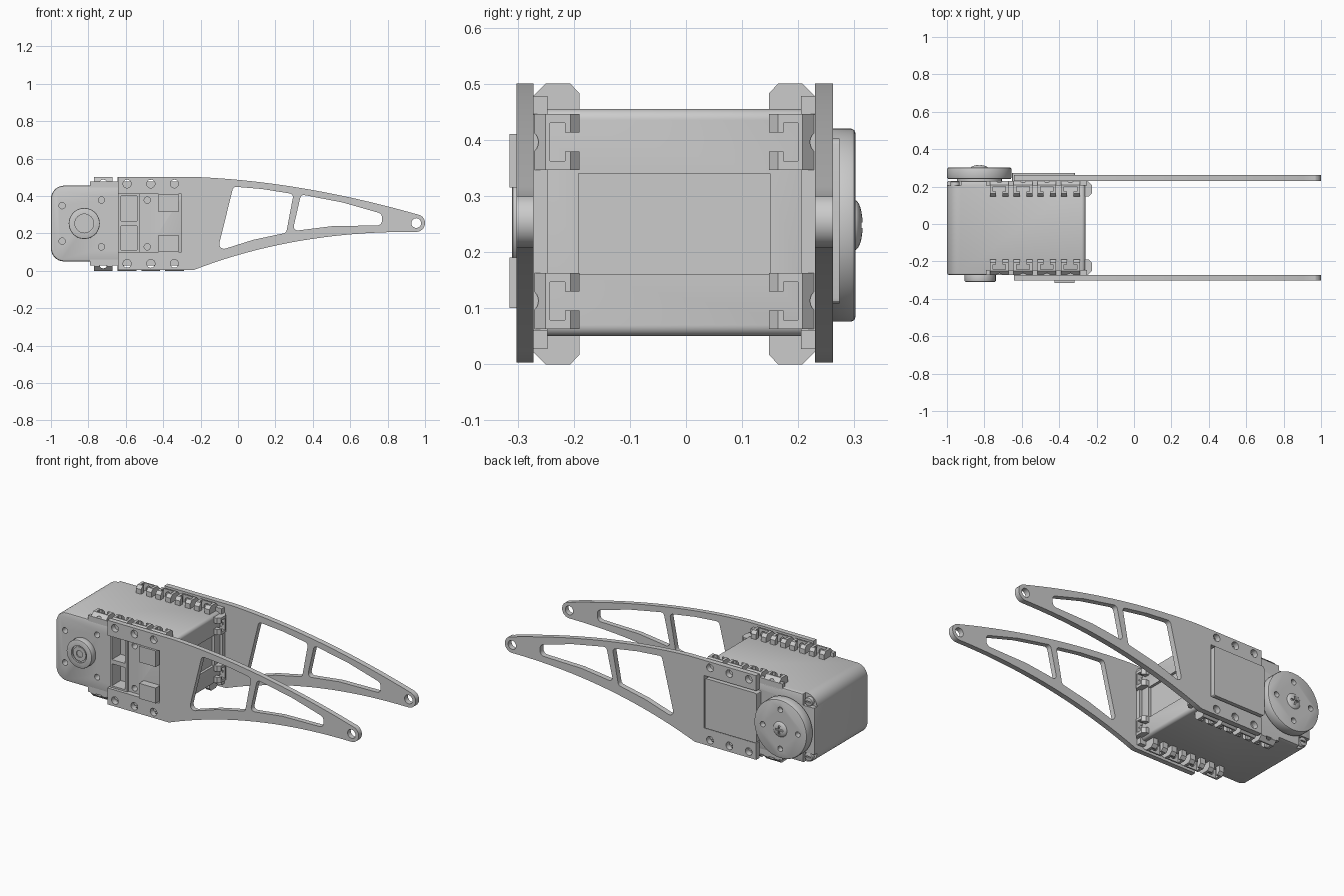
import bpy, bmesh
from math import sin, cos, pi, radians
from mathutils import Matrix, Vector

if "Cube" in bpy.data.objects:
    bpy.data.objects.remove(bpy.data.objects["Cube"])

YC = -0.021                       # mid-plane of the servo body
F, B = -0.272, 0.23               # front and back faces of the body


# ---------- helpers ----------
def rect(x0, x1, z0, z1):
    return [(x0, z0), (x1, z0), (x1, z1), (x0, z1)]


def circle(x, z, r, n=24):
    return [(x + r * cos(2 * pi * i / n), z + r * sin(2 * pi * i / n)) for i in range(n)]


def bezier(a, c, b, n=20):
    a, b, c = Vector(a), Vector(b), Vector(c)
    return [tuple(a * (1 - t) ** 2 + c * 2 * t * (1 - t) + b * t * t)
            for t in (i / n for i in range(n + 1))]


def rounded(pts, radii, n=6):
    out = []
    for i, p in enumerate(pts):
        p, q, s = Vector(p), Vector(pts[i - 1]), Vector(pts[(i + 1) % len(pts)])
        r = radii[i] if isinstance(radii, list) else radii
        if r == 0:
            out.append(tuple(p))
            continue
        u, v = (q - p).normalized(), (s - p).normalized()
        half = u.angle(v) / 2
        d = r / max(0.3, abs(sin(half) / cos(half)))
        c = p + (u + v).normalized() * (d / cos(half))
        a, b = p + u * d - c, p + v * d - c
        w = a.angle_signed(b)
        for k in range(n + 1):
            t = -w * k / n
            out.append((c.x + a.x * cos(t) - a.y * sin(t), c.y + a.x * sin(t) + a.y * cos(t)))
    return out


def prisms(name, parts, matrix=None):
    """Mesh of x-z profiles, each extruded along y: (points, y0, y1)."""
    bm = bmesh.new()
    for pts, y0, y1 in parts:
        lo = [bm.verts.new((x, y0, z)) for x, z in pts]
        hi = [bm.verts.new((x, y1, z)) for x, z in pts]
        bm.faces.new(lo)
        bm.faces.new(hi[::-1])
        for i in range(len(pts)):
            j = (i + 1) % len(pts)
            bm.faces.new((lo[j], lo[i], hi[i], hi[j]))
    if matrix:
        bm.transform(matrix)
    bmesh.ops.recalc_face_normals(bm, faces=bm.faces)
    me = bpy.data.meshes.new(name)
    bm.to_mesh(me)
    bm.free()
    ob = bpy.data.objects.new(name, me)
    bpy.context.collection.objects.link(ob)
    return ob


def apply(ob, mod):
    bpy.ops.object.select_all(action='DESELECT')
    ob.select_set(True)
    bpy.context.view_layer.objects.active = ob
    bpy.ops.object.modifier_apply(modifier=mod.name)


def cut(ob, parts, matrix=None):
    cutter = prisms("cutter", parts, matrix)
    cutter.hide_render = True
    m = ob.modifiers.new("cut", 'BOOLEAN')
    m.operation, m.solver, m.object = 'DIFFERENCE', 'EXACT', cutter
    apply(ob, m)
    bpy.data.objects.remove(cutter)


def bevel(ob, width, segments=2):
    m = ob.modifiers.new("bevel", 'BEVEL')
    m.width, m.segments, m.limit_method, m.angle_limit = width, segments, 'ANGLE', radians(50)
    apply(ob, m)


# ---------- servo body ----------
body = prisms("servo_body", [(rounded(rect(-1, -0.26, 0.05, 0.455), [0.07, 0.02, 0.02, 0.07], 8), F, B)])
bevel(body, 0.01)
holes = [(x, z) for x, d in ((-0.94, 0.095), (-0.73, 0.125), (-0.485, 0.125))
         for z in (0.253 - d, 0.253 + d)]
cut(body, [(circle(x, z, 0.017, 16), F - 0.1, F + 0.04) for x, z in holes])
# connector pockets, rear corner notches, recess on the end face
cut(body, [(rect(-0.625, -0.54, a, b), F - 0.1, F + 0.07) for a, b in ((0.11, 0.24), (0.265, 0.40))])
cut(body, [(rect(-1.1, -0.925, a, b), B - 0.025, B + 0.1) for a, b in ((0, 0.115), (0.39, 0.5))])
cut(body, [(rect(-0.275, -0.2, 0.16, 0.34), F + 0.08, B - 0.08)])
for i, z in enumerate((0.09, 0.415)):
    s = prisms(f"case_screw_{i}", [(circle(-0.957, z, 0.025), B - 0.04, B - 0.004)])
    bevel(s, 0.004)
    cut(s, [(rect(-0.972, -0.942, z - 0.004, z + 0.004), B - 0.012, B + 0.1)])

# connector frame, plug blocks and rear panel
frame = prisms("connector_frame", [(rect(-0.638, -0.525, 0.10, 0.41), F - 0.012, F + 0.01)])
cut(frame, [(rect(-0.625, -0.54, a, b), F - 0.1, F + 0.1) for a, b in ((0.11, 0.24), (0.265, 0.40))])
prisms("plug_block", [(rect(-0.425, -0.318, a, b), -0.315, F + 0.01) for a, b in ((0.1, 0.19), (0.315, 0.41))])
panel = prisms("rear_panel", [(rounded(rect(-0.652, -0.315, 0.108, 0.402), 0.01, 3), B - 0.02, 0.274)])

# ---------- mounting rails along the body edges ----------
prisms("mount_rail", [(rect(-0.79, -0.25, a, b), y0, y1)
                      for a, b in ((0.027, 0.06), (0.445, 0.478))
                      for y0, y1 in ((F, F + 0.025), (B - 0.025, B))])
prisms("end_rail", [(rect(-0.27, -0.245, 0.06, 0.445), y0, y1)
                    for y0, y1 in ((F, F + 0.025), (B - 0.025, B))])

# ---------- mounting lugs with T-shaped nut slots ----------
lug = prisms("lug", [([(0, -0.01), (0.082, -0.01), (0.082, 0.033), (0.066, 0.05),
                       (0.022, 0.05), (0, 0.028)], -0.05, 0.05)])
cut(lug, [(rect(0.03, 0.056, 0.0, 0.1), -0.034, 0.034)])
cut(lug, [(rect(0.05, 0.1, 0.0, 0.1), -0.017, 0.017)])
cut(lug, [(circle(0, 0.015, 0.022), -0.04, 0.02)], Matrix.Rotation(pi / 2, 4, 'Z'))
spots = [((x, z), (0, 0, t)) for x in (-0.72, -0.593, -0.466, -0.34) for z, t in ((0.05, -1), (0.45, 1))]
spots += [((-0.275, z), (1, 0, 0)) for z in (0.113, 0.396)]
for side, y, s in (("front", F, 1), ("back", B, -1)):
    for i, ((x, z), out) in enumerate(spots):
        X, Z = Vector((0, s, 0)), Vector(out)
        ob = bpy.data.objects.new(f"{side}_lug_{i}", lug.data)
        bpy.context.collection.objects.link(ob)
        m = Matrix((X, Z.cross(X), Z)).transposed().to_4x4()
        m.translation = (x, y, z)
        ob.matrix_world = m
bpy.data.objects.remove(lug)

# ---------- side arm plates ----------
tip = (0.953, 0.255)
tip_arc = [(tip[0] + 0.047 * cos(a), tip[1] + 0.047 * sin(a))
           for a in (radians(-85 + 155 * i / 12) for i in range(13))]
outline = ([(-0.642, 0.003)] + bezier((-0.24, 0.003), (0.30, 0.213), (0.95, 0.208)) + tip_arc
           + bezier((0.967, 0.299), (0.35, 0.475), (-0.2, 0.5))
           + [(-0.642, 0.5), (-0.642, 0.41), (-0.302, 0.41), (-0.302, 0.1), (-0.642, 0.1)])
big = rounded([(-0.11, 0.105), (0.08, 0.165), (0.258, 0.203), (0.297, 0.41), (0.13, 0.437), (-0.025, 0.45)],
              [0.025, 0, 0.02, 0.02, 0, 0.02])
small = rounded([(0.292, 0.212), (0.50, 0.238), (0.77, 0.243), (0.77, 0.305), (0.56, 0.365), (0.337, 0.408)],
                [0.02, 0, 0.025, 0.025, 0, 0.02])
pins = [circle(x, z, 0.022) for x in (-0.593, -0.466, -0.34) for z in (0.038, 0.465)]
for name, y0, y1 in (("front_arm_plate", -0.302, F), ("back_arm_plate", B, 0.262)):
    plate = prisms(name, [(outline, y0, y1)])
    cut(plate, [(p, y0 - 0.1, y1 + 0.1) for p in [big, small, circle(*tip, 0.026)] + pins])

# ---------- front idler hub ----------
hub = prisms("front_hub", [(circle(-0.822, 0.253, 0.083, 48), -0.310, F + 0.01)])
bevel(hub, 0.006)
cut(hub, [(circle(-0.822, 0.253, 0.05, 32), -0.4, -0.300)])
boss = prisms("front_hub_boss", [(circle(-0.822, 0.253, 0.042, 32), -0.306, -0.28)])
cut(boss, [(circle(-0.822, 0.253, 0.02), -0.4, -0.29)])

# ---------- back drive horn with domed cross screw ----------
hx, hz = -0.827, 0.248
prisms("horn_shaft", [(circle(hx, hz, 0.12, 48), B - 0.02, 0.25)])
horn = prisms("drive_horn", [(circle(hx, hz, 0.172, 64), 0.24, 0.302)])
bevel(horn, 0.008)
cut(horn, [(circle(hx + dx, hz + dz, 0.016, 16), 0.27, 0.4)
           for dx, dz in ((0.115, 0), (-0.115, 0), (0, 0.115), (0, -0.115))])
bpy.ops.mesh.primitive_uv_sphere_add(segments=32, ring_count=16, radius=1, rotation=(pi / 2, 0, 0))
dome = bpy.context.object
dome.name = "horn_screw"
dome.scale = (0.045, 0.045, 0.015)
dome.location = (hx, 0.300, hz)
bpy.ops.object.transform_apply(location=True, rotation=True, scale=True)
cut(dome, [(rect(hx - 0.025, hx + 0.025, hz - 0.005, hz + 0.005), 0.306, 0.4)])
cut(dome, [(rect(hx - 0.005, hx + 0.005, hz - 0.025, hz + 0.025), 0.306, 0.4)])

# ---------- shading ----------
bpy.ops.object.select_all(action='SELECT')
bpy.context.view_layer.objects.active = body
bpy.ops.object.shade_smooth_by_angle(angle=radians(30))
